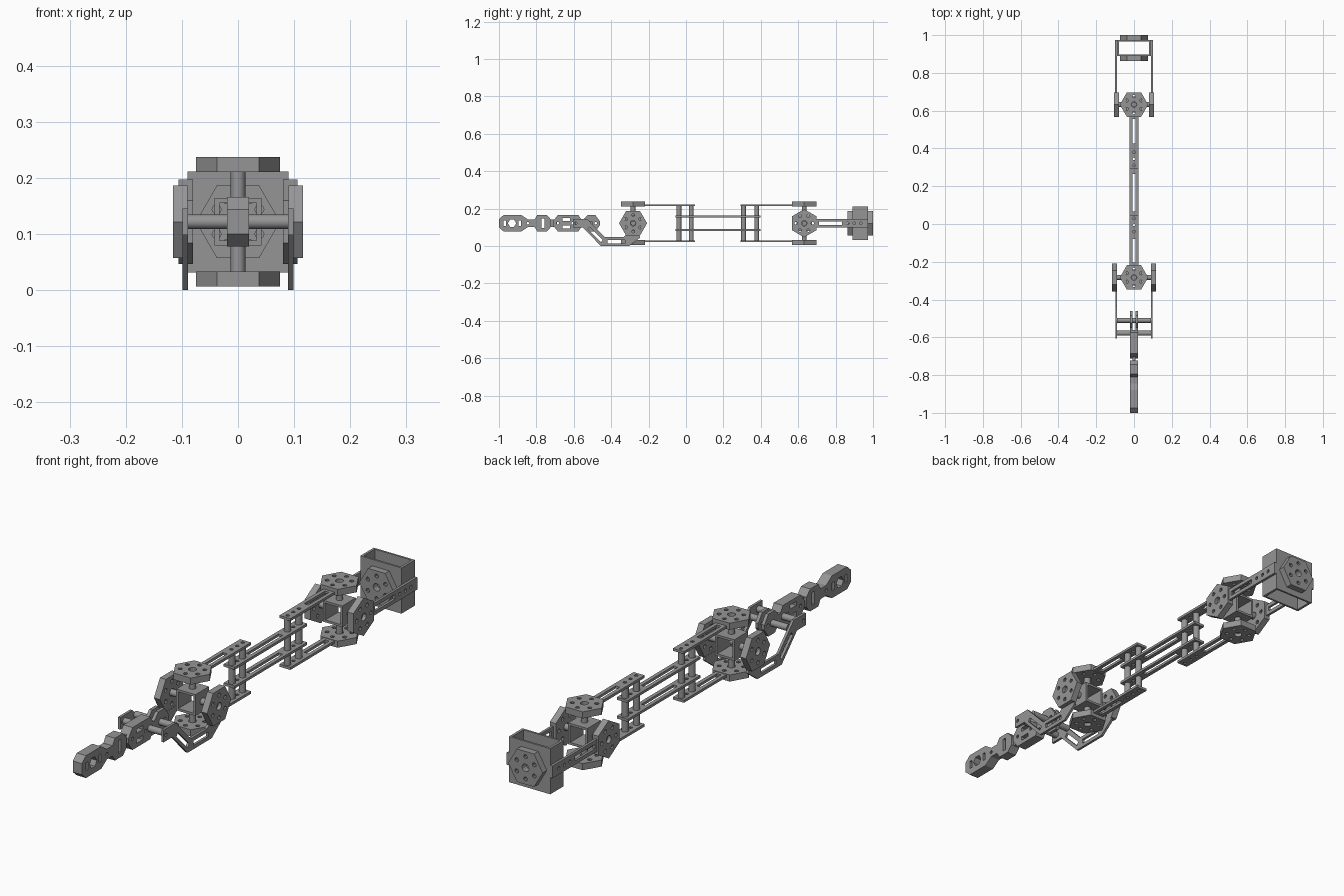
import bpy
from math import cos, sin, pi
from mathutils import Matrix

if "Cube" in bpy.data.objects:
    bpy.data.objects.remove(bpy.data.objects["Cube"])

grey = bpy.data.materials.new("mid_grey")
grey.use_nodes = True
grey.diffuse_color = (0.3, 0.3, 0.3, 1)
grey.node_tree.nodes["Principled BSDF"].inputs["Base Color"].default_value = (0.3, 0.3, 0.3, 1)

MID = 0.122                       # height of the arm's centre line
FRONT, BACK = -0.283, 0.632       # joint positions along y
# world directions of a plate's two drawing axes and its normal
FRAMES = {"x": ((0, 1, 0), (0, 0, 1), (1, 0, 0)),
          "y": ((1, 0, 0), (0, 0, 1), (0, -1, 0)),
          "z": ((0, 1, 0), (1, 0, 0), (0, 0, -1))}


def plate(name, axis, pos, thick, outline, holes=()):
    """Flat plate with cut-outs; pos is its centre along the axis."""
    curve = bpy.data.curves.new(name, "CURVE")
    curve.dimensions, curve.fill_mode, curve.extrude = "2D", "BOTH", thick / 2
    for loop in [outline, *holes]:
        spline = curve.splines.new("POLY")
        spline.points.add(len(loop) - 1)
        for point, (u, v) in zip(spline.points, loop):
            point.co = (u, v, 0, 1)
        spline.use_cyclic_u = True
    temp = bpy.data.objects.new("temp", curve)
    bpy.context.collection.objects.link(temp)
    graph = bpy.context.evaluated_depsgraph_get()
    mesh = bpy.data.meshes.new_from_object(temp.evaluated_get(graph))
    bpy.data.objects.remove(temp)
    for poly in mesh.polygons:
        poly.use_smooth = False
    frame = Matrix(FRAMES[axis]).transposed().to_4x4()
    offset = {"x": (pos, 0, 0), "y": (0, pos, 0), "z": (0, 0, pos)}[axis]
    mesh.transform(Matrix.Translation(offset) @ frame)
    mesh.materials.clear()
    mesh.materials.append(grey)
    bpy.context.collection.objects.link(bpy.data.objects.new(name, mesh))


def ring(u, v, r, n=12, turn=0.0):
    return [(u + r * cos(turn + 2 * pi * i / n), v + r * sin(turn + 2 * pi * i / n)) for i in range(n)]


def rect(u0, u1, v, half):
    return [(u0, v - half), (u1, v - half), (u1, v + half), (u0, v + half)]


def hub(name, axis, pos, u, v, turn):
    """Hexagonal hub with a centre hole and six bolt holes."""
    holes = [ring(u, v, 0.015)]
    holes += [ring(x, y, 0.008, 10) for x, y in ring(u, v, 0.044, 6, turn + pi / 6)]
    plate(name, axis, pos, 0.026, ring(u, v, 0.075, 6, turn), holes)


def rod(name, axis, start, end):
    """Round rod along one axis between two points."""
    bpy.ops.mesh.primitive_cylinder_add(vertices=16, radius=0.013, depth=end[axis] - start[axis])
    obj = bpy.context.object
    turn = [Matrix.Rotation(pi / 2, 4, "Y"), Matrix.Rotation(pi / 2, 4, "X"), Matrix()][axis]
    obj.data.transform(turn)
    obj.location = [(a + b) / 2 for a, b in zip(start, end)]
    obj.name = name
    obj.data.materials.append(grey)
    bpy.ops.object.shade_smooth_by_angle()


def strap(name, axis, pos, u0, u1, v, slot, holes):
    """Long flat strap with one slot and a row of bolt holes."""
    cuts = [rect(*slot, v, 0.009)] + [ring(u, v, 0.007, 10) for u in holes]
    plate(name, axis, pos, 0.01, rect(u0, u1, v, 0.024), cuts)


# Universal joints: hollow centre block, four shafts, four hubs
for label, y, side_x, turn in (("front", FRONT, 0.103, 0), ("back", BACK, 0.093, pi / 2)):
    plate(label + "_joint_block", "y", y, 0.084, rect(-0.042, 0.042, MID, 0.042),
          [rect(-0.033, 0.033, MID, 0.033)])
    for side, s in (("left", 1), ("right", -1)):
        hub(f"{label}_{side}_hub", "x", s * side_x, y, MID, turn)
        a, b = sorted((s * 0.036, s * side_x))
        rod(f"{label}_{side}_shaft", 0, (a, y, MID), (b, y, MID))
    for side, s in (("top", 1), ("bottom", -1)):
        hub(f"{label}_{side}_hub", "z", MID + s * 0.102, y, 0, pi / 2)
        a, b = sorted((MID + s * 0.036, MID + s * 0.102))
        rod(f"{label}_{side}_shaft", 2, (0, y, a), (0, y, b))

# Arm between the joints: outer straps, inner straps and posts
for side, s in (("top", 1), ("bottom", -1)):
    strap(f"front_{side}_strap", "z", MID + s * 0.096, FRONT + 0.06, 0.047, 0,
          (-0.205, -0.08), (-0.04, -0.005, 0.03))
    strap(f"back_{side}_strap", "z", MID + s * 0.096, 0.292, BACK - 0.06, 0,
          (0.425, 0.555), (0.31, 0.345, 0.38))
    strap(f"inner_{side}_strap", "z", MID + s * 0.037, -0.055, 0.397, 0,
          (0.065, 0.265), (-0.04, -0.005, 0.03, 0.31, 0.345, 0.38))
for i, y in enumerate((-0.038, 0.028, 0.308, 0.378)):
    rod(f"post_{i + 1}", 2, (0, y, MID - 0.093), (0, y, MID + 0.093))

# Base box: open sleeve with a hub on its front and back
sleeve = rect(0.89, 0.974, 0, 0.09)
plate("base_box", "z", MID, 0.18, sleeve, [rect(0.898, 0.966, 0, 0.08)])
hub("base_front_hub", "y", 0.876, 0, MID, 0)
hub("base_back_hub", "y", 0.987, 0, MID, 0)

# Forks: bent brackets at the front, straight straps at the back
bend = [(-0.605, 0.146), (-0.605, 0.098), (-0.55, 0.098), (-0.455, 0.0), (-0.305, 0.0),
        (-0.245, 0.045), (-0.25, 0.06), (-0.32, 0.06), (-0.335, 0.048), (-0.435, 0.048),
        (-0.53, 0.146)]
low_slot = rect(-0.42, -0.325, 0.024, 0.009)
slant_slot = [(-0.525, 0.09), (-0.455, 0.02), (-0.445, 0.033), (-0.515, 0.103)]
for side, s in (("left", 1), ("right", -1)):
    plate(f"front_fork_{side}", "x", s * 0.094, 0.01, bend,
          [low_slot, slant_slot, ring(-0.59, MID, 0.007, 10)])
    strap(f"back_fork_{side}", "x", s * 0.095, BACK + 0.06, 0.974, MID,
          (0.71, 0.835), (0.865, 0.9, 0.935))
for i, y in enumerate((-0.51, -0.578)):
    rod(f"cross_rod_{i + 1}", 0, (-0.09, y, MID), (0.09, y, MID))


def mirrored(half):
    """Close a half outline by mirroring it about the centre line."""
    return [(y, MID + h) for y, h in half] + [(y, MID - h) for y, h in reversed(half)]


# Gripper: long tip, narrow link, body and two rear prongs
tip = mirrored([(-1, 0.022), (-0.975, 0.044), (-0.88, 0.044), (-0.845, 0.02), (-0.81, 0.02),
                (-0.795, 0.044), (-0.745, 0.044), (-0.722, 0.02)])
plate("gripper_tip", "x", 0, 0.04, tip,
      [ring(-0.93, MID, 0.022, 6), rect(-0.975, -0.962, MID, 0.016),
       rect(-0.895, -0.882, MID, 0.016), ring(-0.845, MID, 0.007, 10),
       rect(-0.772, -0.757, MID, 0.026)])
plate("gripper_link", "x", 0, 0.016, rect(-0.73, -0.69, MID, 0.02))
body = mirrored([(-0.712, 0.01), (-0.685, 0.044), (-0.575, 0.044), (-0.56, 0.02)])
plate("gripper_body", "x", 0, 0.04, body,
      [rect(-0.66, -0.62, MID + 0.02, 0.008), rect(-0.66, -0.62, MID - 0.02, 0.008),
       ring(-0.685, MID, 0.007, 10), ring(-0.605, MID, 0.007, 10)])
prong = mirrored([(-0.565, 0.02), (-0.55, 0.018), (-0.525, 0.044), (-0.485, 0.044), (-0.46, 0.01)])
for side, s in (("left", 1), ("right", -1)):
    plate(f"gripper_prong_{side}", "x", s * 0.0135, 0.013, prong, [ring(-0.483, MID, 0.007, 10)])
